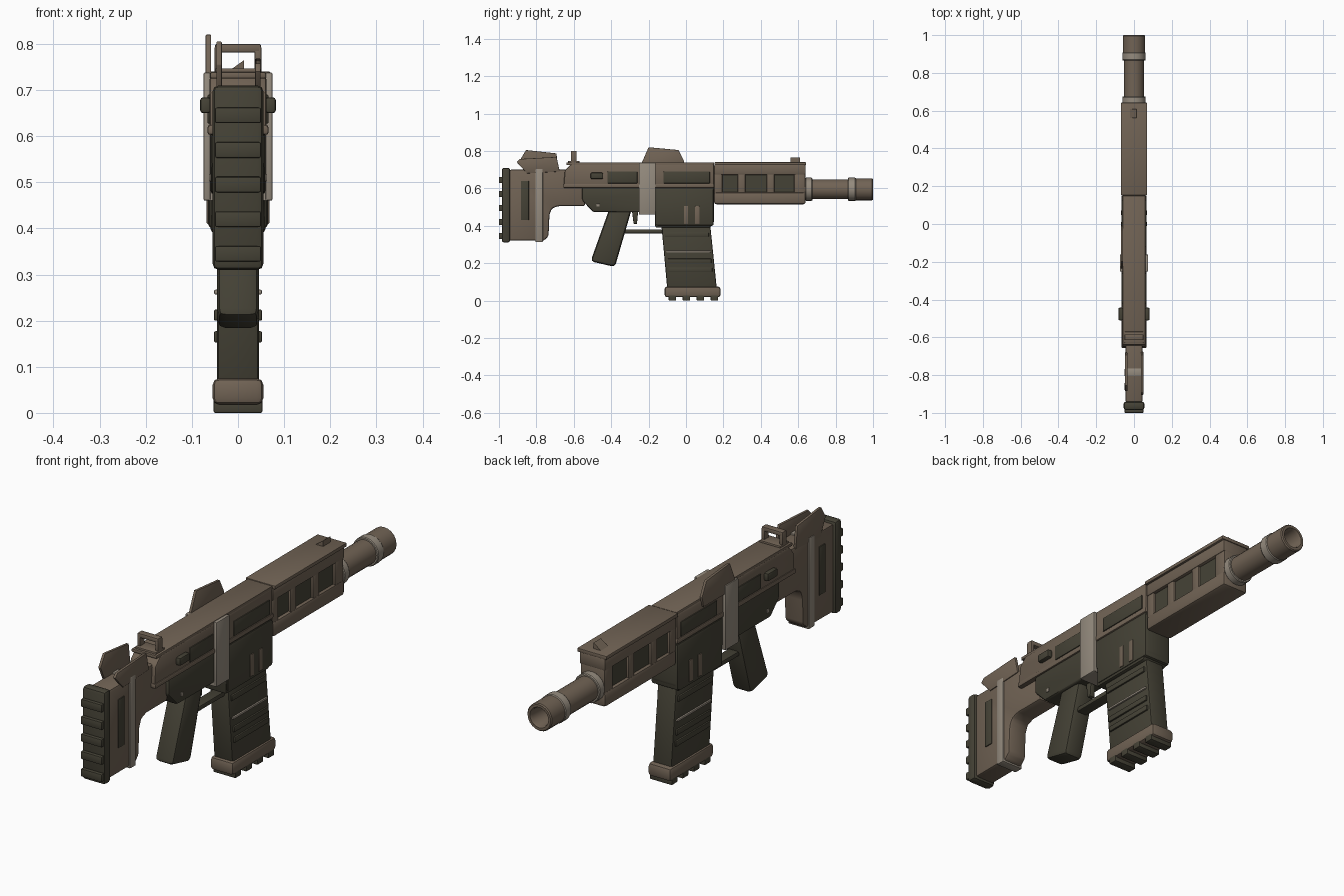
import bpy, bmesh, math
from mathutils import Matrix

cube = bpy.data.objects.get("Cube")
if cube:
    bpy.data.objects.remove(cube, do_unlink=True)


def material(name, rgb):
    m = bpy.data.materials.new(name)
    m.use_nodes = True
    m.diffuse_color = (*rgb, 1)
    bsdf = next(n for n in m.node_tree.nodes if n.type == 'BSDF_PRINCIPLED')
    bsdf.inputs["Base Color"].default_value = (*rgb, 1)
    return m


BROWN = material("earth brown", (0.165, 0.125, 0.09))
OLIVE = material("dark olive", (0.06, 0.055, 0.037))
GREY = material("warm grey", (0.30, 0.26, 0.21))


def finish(name, bm, mat):
    bmesh.ops.recalc_face_normals(bm, faces=bm.faces)
    me = bpy.data.meshes.new(name)
    bm.to_mesh(me)
    bm.free()
    me.materials.append(mat)
    ob = bpy.data.objects.new(name, me)
    bpy.context.collection.objects.link(ob)
    bpy.ops.object.select_all(action='DESELECT')
    ob.select_set(True)
    bpy.context.view_layer.objects.active = ob
    bpy.ops.object.shade_smooth_by_angle(angle=math.radians(35))
    return ob


def prism(name, pts, half, mat, bevel=0.0, x=0.0):
    """Side profile of (y, z) points, extruded across x and rounded."""
    bm = bmesh.new()
    face = bm.faces.new([bm.verts.new((x - half, y, z)) for y, z in pts])
    ext = bmesh.ops.extrude_face_region(bm, geom=[face])["geom"]
    bmesh.ops.translate(bm, vec=(2 * half, 0, 0),
                        verts=[v for v in ext if isinstance(v, bmesh.types.BMVert)])
    if bevel:
        bmesh.ops.recalc_face_normals(bm, faces=bm.faces)
        bmesh.ops.bevel(bm, geom=bm.edges[:], offset=bevel, segments=2,
                        profile=0.5, affect='EDGES', clamp_overlap=True)
    return finish(name, bm, mat)


def box(name, y0, y1, z0, z1, half, mat, bevel=0.0, x=0.0):
    return prism(name, [(y0, z0), (y1, z0), (y1, z1), (y0, z1)], half, mat, bevel, x)


def pair(name, y0, y1, z0, z1, x, thick, mat, bevel=0.0):
    for side, s in (("left", 1), ("right", -1)):
        box(f"{side}_{name}", y0, y1, z0, z1, thick / 2, mat, bevel, s * x)


def lathe(name, profile, mat, z=0.595, sides=20):
    """Closed (radius, y) profile spun round the barrel axis."""
    bm = bmesh.new()
    rings = []
    for r, y in profile:
        angles = [2 * math.pi * i / sides for i in range(sides)]
        rings.append([bm.verts.new((r * math.cos(a), y, z + r * math.sin(a))) for a in angles])
    for a, b in zip(rings, rings[1:] + rings[:1]):
        for i in range(sides):
            j = (i + 1) % sides
            bm.faces.new((a[i], a[j], b[j], b[i]))
    return finish(name, bm, mat)


# Butt pad with ridges
box("butt_pad", -0.985, -0.94, 0.31, 0.71, 0.055, OLIVE, 0.013)
for i in range(5):
    z = 0.345 + i * 0.075
    box("butt_ridge", -1, -0.98, z - 0.017, z + 0.017, 0.05, OLIVE, 0.004)

# Stock
prism("stock", [(-0.945, 0.32), (-0.76, 0.32), (-0.735, 0.345), (-0.73, 0.46), (-0.717, 0.492),
                (-0.685, 0.505), (-0.54, 0.505), (-0.54, 0.7), (-0.945, 0.7)], 0.045, BROWN, 0.01)
box("stock_band", -0.805, -0.765, 0.313, 0.706, 0.05, GREY, 0.004)
pair("stock_panel", -0.882, -0.84, 0.43, 0.64, 0.045, 0.008, OLIVE, 0.003)
prism("left_cheek_fin", [(-0.905, 0.74), (-0.85, 0.68), (-0.675, 0.69), (-0.692, 0.768),
                         (-0.89, 0.757)], 0.006, BROWN, 0.002, 0.043)
prism("right_cheek_fin", [(-0.885, 0.755), (-0.85, 0.68), (-0.68, 0.69), (-0.693, 0.787),
                          (-0.855, 0.805)], 0.006, BROWN, 0.002, -0.041)

# Upper receiver
prism("upper_receiver", [(-0.655, 0.605), (0.15, 0.605), (0.15, 0.73), (-0.615, 0.73),
                         (-0.648, 0.695)], 0.062, BROWN, 0.008)
box("receiver_ledge", -0.656, 0.15, 0.603, 0.624, 0.066, BROWN, 0.005)
box("receiver_rail", -0.64, 0.15, 0.725, 0.739, 0.06, BROWN, 0.003)
pair("rear_panel", -0.42, -0.26, 0.627, 0.69, 0.062, 0.008, OLIVE, 0.003)
pair("front_panel", -0.12, 0.127, 0.627, 0.69, 0.062, 0.008, OLIVE, 0.003)
pair("selector", -0.51, -0.443, 0.65, 0.684, 0.07, 0.024, OLIVE, 0.006)
pair("receiver_band", -0.252, -0.162, 0.46, 0.738, 0.067, 0.016, GREY, 0.004)
box("band_bridge", -0.25, -0.164, 0.46, 0.48, 0.066, GREY)
prism("side_fin", [(-0.235, 0.70), (-0.235, 0.74), (-0.2, 0.82), (-0.04, 0.805), (-0.01, 0.745),
                   (-0.02, 0.70)], 0.006, BROWN, 0.002, -0.064)

# Lower receiver
prism("lower_receiver", [(-0.555, 0.61), (-0.555, 0.535), (-0.495, 0.473), (-0.165, 0.473),
                         (-0.165, 0.39), (0.128, 0.39), (0.15, 0.42), (0.15, 0.61)],
      0.06, OLIVE, 0.01)
box("magazine_well", -0.16, 0.148, 0.4, 0.6, 0.065, OLIVE, 0.01)
for y in (0.0, 0.06):
    pair("well_slot", y - 0.012, y + 0.012, 0.41, 0.505, 0.065, 0.006, BROWN, 0.002)
pair("receiver_pin", -0.478, -0.462, 0.502, 0.518, 0.06, 0.006, GREY, 0.002)

# Grip, trigger and guard
prism("grip", [(-0.41, 0.49), (-0.29, 0.49), (-0.38, 0.18), (-0.51, 0.21)], 0.045, OLIVE, 0.018)
prism("trigger", [(-0.29, 0.49), (-0.255, 0.49), (-0.262, 0.41), (-0.28, 0.41)], 0.012, OLIVE, 0.003)
box("trigger_guard", -0.35, -0.11, 0.36, 0.381, 0.025, OLIVE, 0.006)

# Magazine with cross ribs, base and feet
prism("magazine", [(-0.133, 0.42), (0.128, 0.42), (0.165, 0.06), (-0.1, 0.06)], 0.045, OLIVE, 0.008)
for z, mat in ((0.352, OLIVE), (0.262, GREY), (0.212, OLIVE), (0.165, OLIVE)):
    h = 0.005 if mat == GREY else 0.012
    shift = (0.42 - z) * 0.1
    pair("magazine_rib", -0.12 + shift, 0.115 + shift, z - h, z + h, 0.046, 0.012, mat, 0.003)
box("magazine_base", -0.115, 0.185, 0.018, 0.075, 0.055, BROWN, 0.014)
for i in range(4):
    y = -0.073 + i * 0.075
    box("base_foot", y - 0.02, y + 0.02, 0, 0.03, 0.053, OLIVE, 0.004)

# Handguard: olive core framed by brown rails and posts
box("handguard_core", 0.14, 0.62, 0.53, 0.72, 0.048, OLIVE)
box("handguard_lower", 0.15, 0.64, 0.515, 0.58, 0.062, BROWN, 0.012)
box("handguard_upper", 0.15, 0.64, 0.672, 0.728, 0.062, BROWN, 0.008)
box("handguard_rail", 0.152, 0.642, 0.724, 0.74, 0.07, BROWN, 0.003)
for y, w in ((0.172, 0.022), (0.297, 0.022), (0.452, 0.022), (0.608, 0.03)):
    box("handguard_post", y - w, y + w, 0.56, 0.69, 0.058, BROWN, 0.008)

# Barrel, rings and hollow muzzle
lathe("barrel", [(0.053, 0.62), (0.053, 0.88), (0.059, 0.885), (0.059, 0.995), (0.055, 1.0),
                 (0.044, 1.0), (0.04, 0.99), (0.04, 0.88), (0.001, 0.88), (0.001, 0.62)], BROWN)
for y0, y1 in ((0.638, 0.675), (0.866, 0.908)):
    lathe("barrel_ring", [(0.045, y0), (0.059, y0), (0.062, y0 + 0.004), (0.062, y1 - 0.004),
                          (0.059, y1), (0.045, y1)], GREY)

# Front sight wedge
bm = bmesh.new()
bmesh.ops.create_cone(bm, cap_ends=True, segments=3, radius1=0.027, radius2=0.027, depth=0.05,
                      matrix=Matrix.Translation((0, 0.585, 0.751)) @ Matrix.Rotation(math.pi / 2, 4, 'X')
                      @ Matrix.Rotation(math.pi / 2, 4, 'Z'))
for v in bm.verts:
    v.co.z = 0.765 if v.co.z > 0.76 else 0.736
finish("front_sight", bm, BROWN)

# Rear sight frame
box("sight_top", -0.615, -0.585, 0.781, 0.8, 0.05, BROWN, 0.004)
box("sight_base", -0.63, -0.57, 0.735, 0.747, 0.05, BROWN, 0.003)
pair("sight_post", -0.615, -0.585, 0.735, 0.795, 0.043, 0.015, BROWN, 0.003)
